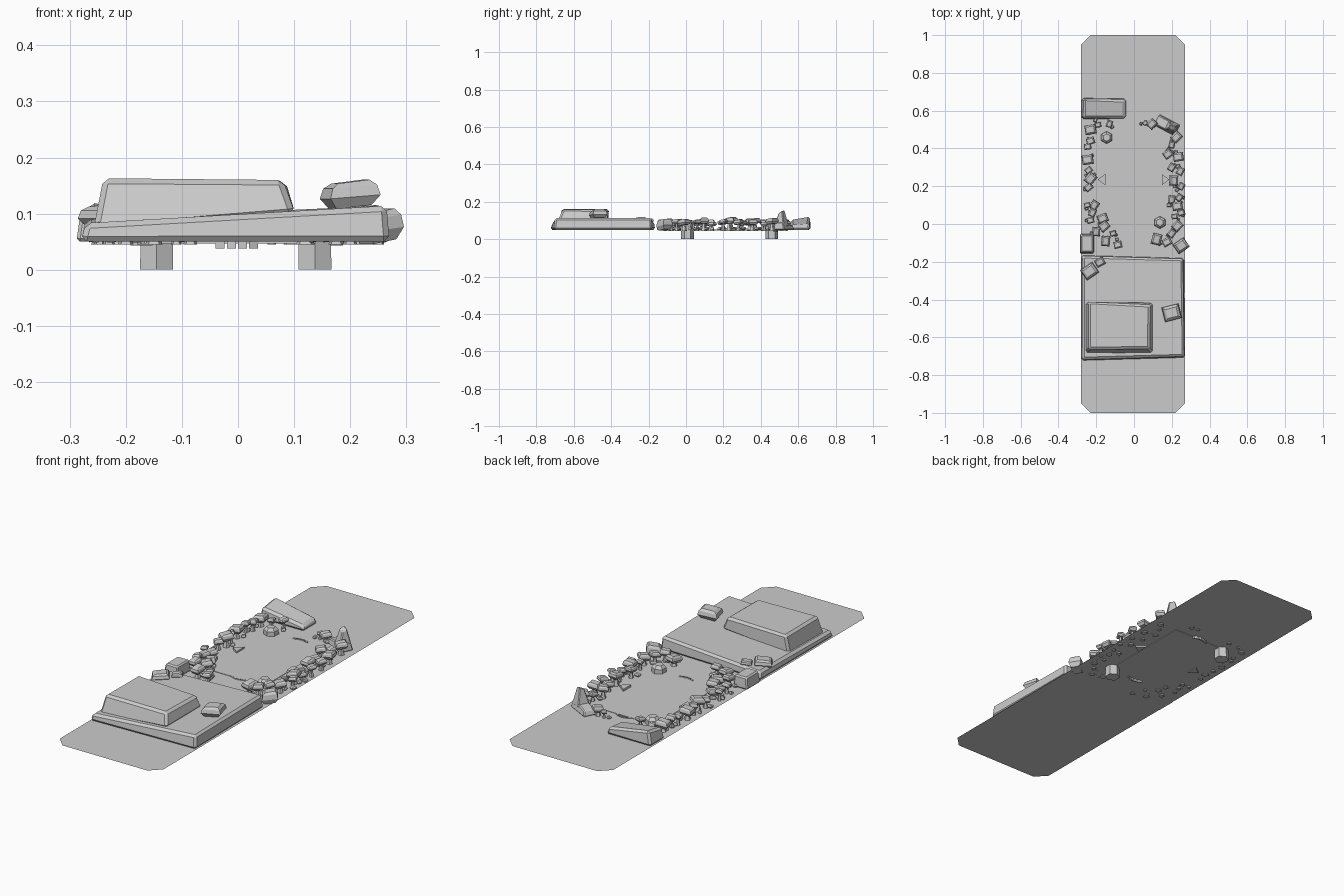
import bpy, bmesh, math, random
from mathutils import Matrix, Vector

if "Cube" in bpy.data.objects:
    bpy.data.objects.remove(bpy.data.objects["Cube"])

random.seed(4)
G = 0.05  # ground height


def finish(name, bm, bevel=0.0):
    bmesh.ops.recalc_face_normals(bm, faces=bm.faces)
    me = bpy.data.meshes.new(name)
    bm.to_mesh(me)
    bm.free()
    ob = bpy.data.objects.new(name, me)
    bpy.context.collection.objects.link(ob)
    if bevel:
        m = ob.modifiers.new("Bevel", 'BEVEL')
        m.width = bevel
        m.segments = 1
    return ob


def loft(bm, low, high):
    a = [bm.verts.new(p) for p in low]
    b = [bm.verts.new(p) for p in high]
    bm.faces.new(a[::-1])
    bm.faces.new(b)
    n = len(a)
    for i in range(n):
        j = (i + 1) % n
        bm.faces.new((a[i], a[j], b[j], b[i]))


def rect(x0, x1, y0, y1, z):
    """Corners anticlockwise from front left; z is one height or four."""
    zs = z if isinstance(z, tuple) else (z,) * 4
    return [(x, y, h) for (x, y), h in zip(((x0, y0), (x1, y0), (x1, y1), (x0, y1)), zs)]


def slab(name, low, high, bevel=0.006):
    bm = bmesh.new()
    loft(bm, low, high)
    return finish(name, bm, bevel)


def chunk(bm, x, y, z, s, h, turn):
    """Small faceted stone with slanted, chamfered top."""
    rings = ((0.38, 0), (0.54, h * 0.4), (0.48, h * 0.8), (0.34, h))
    prev = None
    for r, dz in rings:
        ring = []
        for sx, sy in ((-1, -1), (1, -1), (1, 1), (-1, 1)):
            c, sn = math.cos(turn), math.sin(turn)
            px, py = sx * r * s, sy * r * s * 0.85
            tilt = sx * h * 0.08
            ring.append(bm.verts.new((x + px * c - py * sn, y + px * sn + py * c, z + dz + tilt)))
        if prev:
            for i in range(4):
                bm.faces.new((prev[i], prev[(i + 1) % 4], ring[(i + 1) % 4], ring[i]))
        else:
            bm.faces.new(ring[::-1])
        prev = ring
    bm.faces.new(prev)


# ground sheet with clipped corners
bm = bmesh.new()
c = 0.05
pts = [(-.28 + c, -1), (.27 - c, -1), (.27, -1 + c), (.27, 1 - c),
       (.27 - c, 1), (-.28 + c, 1), (-.28, 1 - c), (-.28, -1 + c)]
bm.faces.new([bm.verts.new((x, y, G)) for x, y in pts])
finish("ground_sheet", bm)

# central floor panel
slab("floor_panel", rect(-.165, .14, 0, .47, .047), rect(-.165, .14, 0, .47, G + .002), 0)

# front stone platform, two tiers, sloping toward the left
slab("lower_platform",
     [(-.28, -.725, G), (.27, -.708, G), (.265, -.18, G), (-.28, -.165, G)],
     [(-.272, -.715, .083), (.265, -.7, .114), (.258, -.185, .114), (-.272, -.17, .09)], .01)
slab("upper_platform", rect(-.258, .102, -.685, -.415, (.07, .1, .1, .07)),
     [(-.24, -.662, .163), (.08, -.658, .16), (.085, -.43, .158), (-.24, -.412, .162)], .01)

# large stones behind and beside the floor
slab("back_boulder", rect(-.28, -.04, .555, .667, G),
     [(-.268, .562, .105), (-.05, .562, .075), (-.05, .655, .082), (-.265, .663, .122)], .01)
slab("side_block", rect(-.288, -.212, -.157, -.052, G), rect(-.28, -.216, -.15, -.058, .106), .006)

# pointed stone at the back right
rot = Matrix.Translation((.172, .525, 0)) @ Matrix.Rotation(math.radians(-28), 4, 'Z')
bm = bmesh.new()
loft(bm, rect(-.06, .065, -.033, .033, G), rect(-.05, .06, -.025, .025, (.075, .09, .09, .075)))
loft(bm, rect(0, .06, -.03, .03, G + .02), rect(.018, .046, -.01, .012, (.148, .14, .15, .157)))
bmesh.ops.transform(bm, matrix=rot, verts=bm.verts)
finish("pointed_stone", bm, .004)

# loose stones on and around the platform
bm = bmesh.new()
chunk(bm, .2, -.47, .112, .085, .045, .25)
chunk(bm, -.235, -.25, .08, .072, .035, .6)
chunk(bm, -.18, -.202, .088, .045, .022, .5)
chunk(bm, .25, -.115, G, .065, .055, .6)
finish("loose_stones", bm)

# hexagonal posts passing through the sheet
for i, (x, y) in enumerate(((-.145, .458), (.137, .008))):
    bm = bmesh.new()
    bmesh.ops.create_cone(bm, cap_ends=True, segments=6, radius1=.034, radius2=.033, depth=.072,
                          matrix=Matrix.Translation((x, y, .036)))
    bmesh.ops.create_cone(bm, cap_ends=True, segments=6, radius1=.033, radius2=.02, depth=.014,
                          matrix=Matrix.Translation((x, y, .079)))
    finish(f"hex_post_{i}", bm)

# shallow arcs at the panel ends and wedges at its sides
bm = bmesh.new()
for y, s in ((.468, 1), (0, -1)):
    for k in range(4):
        xa, xb = -.04 + .02 * k, -.024 + .02 * k
        f = lambda x: y + s * (.012 - 8 * x * x)
        loft(bm, [(xa, f(xa), .038), (xb, f(xb), .038), (xb, f(xb) + .008, .038), (xa, f(xa) + .008, .038)],
             [(xa, f(xa), .054), (xb, f(xb), .054), (xb, f(xb) + .008, .054), (xa, f(xa) + .008, .054)])
for x, s in ((-.17, 1), (.165, -1)):
    tri = [(x - s * .022, .235), (x + s * .018, .205), (x + s * .018, .265)]
    loft(bm, [(a, b, .043) for a, b in tri], [(a, b, .06) for a, b in tri])
finish("panel_trim", bm)

# small stones raised on flared stems, lining both sides of the panel
left = [(-.23, .5, .055), (-.13, .53, .035), (-.19, .525, .03), (-.23, .44, .04), (-.245, .41, .035),
        (-.245, .34, .055), (-.23, .24, .055), (-.24, .195, .04), (-.21, .1, .045), (-.247, .1, .03),
        (-.22, .06, .04), (-.165, .03, .05), (-.158, -.012, .05), (-.2, -.04, .045), (-.15, -.09, .05),
        (-.085, -.11, .04), (-.11, -.05, .03), (-.24, .285, .035), (-.23, .02, .035)]
right = [(.095, .53, .045), (.06, .535, .025), (.225, .46, .05), (.2, .42, .035), (.18, .37, .045),
         (.235, .355, .05), (.2, .3, .04), (.245, .28, .04), (.21, .23, .05), (.25, .2, .035),
         (.2, .13, .04), (.23, .095, .05), (.25, .06, .035), (.23, -.01, .05), (.2, -.05, .04),
         (.12, -.08, .055), (.175, -.095, .045), (.24, .14, .035), (.215, .04, .03)]
for name, row in (("left", left), ("right", right)):
    stones, stems, pebbles = bmesh.new(), bmesh.new(), bmesh.new()
    for x, y, s in row:
        z = random.uniform(.068, .085)
        chunk(stones, x, y, z, s, s * .6, random.uniform(0, 1.57))
        d = z - .047
        bmesh.ops.create_cone(stems, cap_ends=True, segments=5, radius1=s * .32, radius2=s * .14, depth=d + .004,
                              matrix=Matrix.Translation((x, y, .047 + d / 2)))
        # pebble near each stem
        chunk(pebbles, x + random.uniform(-.025, .025), y + random.uniform(-.03, .03), G,
              random.uniform(.012, .022), .014, random.uniform(0, 1.57))
    finish(name + "_raised_stones", stones)
    finish(name + "_stems", stems)
    finish(name + "_pebbles", pebbles)
